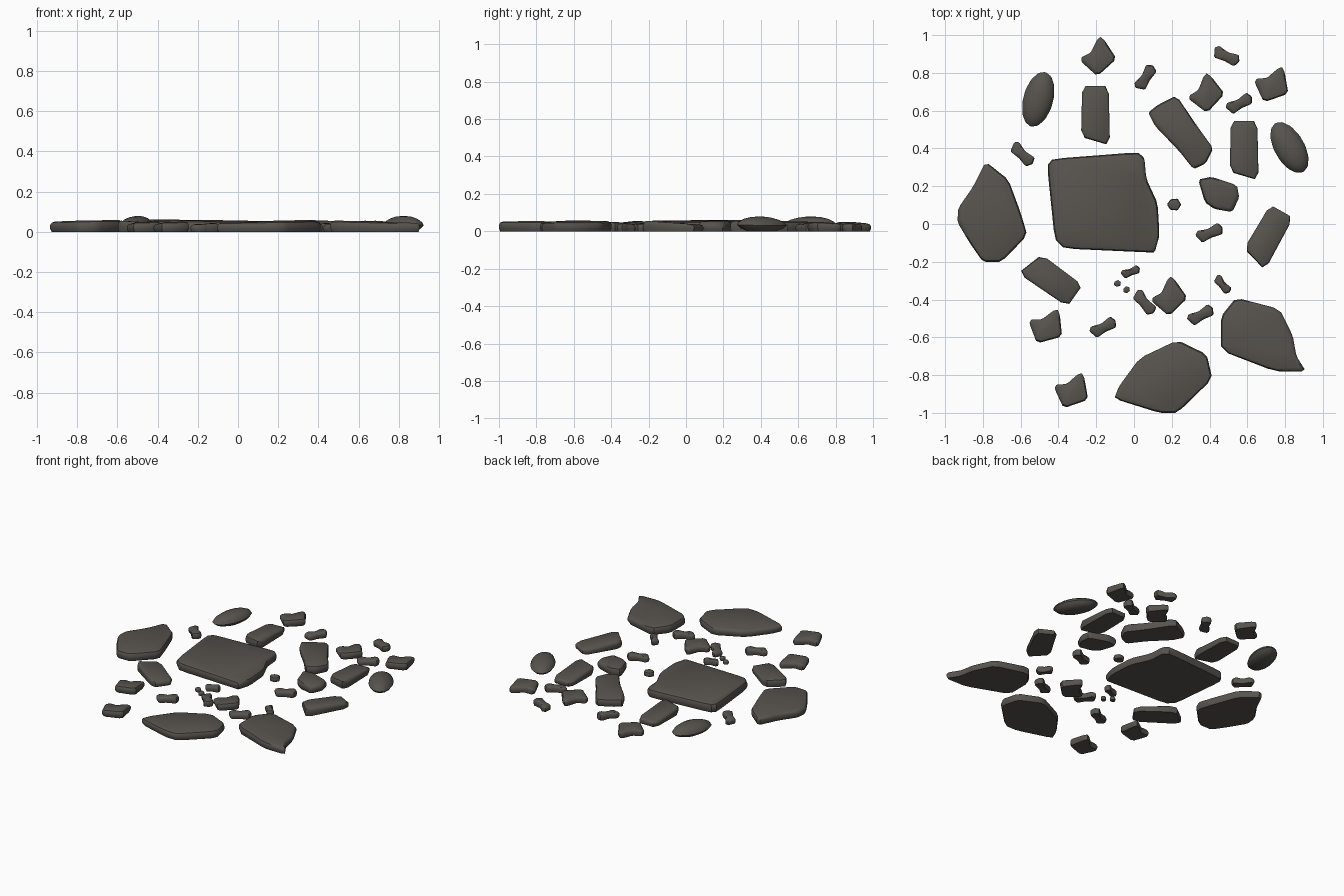
import bpy, bmesh, math
from mathutils import Vector

if "Cube" in bpy.data.objects:
    bpy.data.objects.remove(bpy.data.objects["Cube"])

stone_grey = bpy.data.materials.new("stone_grey")
stone_grey.diffuse_color = (0.095, 0.088, 0.076, 1)
stone_grey.use_nodes = True
stone_grey.node_tree.nodes["Principled BSDF"].inputs["Base Color"].default_value = stone_grey.diffuse_color


def soften(pts, r=0.13):
    """Cut each outline corner to make it slightly rounded."""
    out = []
    for i, p in enumerate(pts):
        a, b = pts[i - 1], pts[(i + 1) % len(pts)]
        out += [p.lerp(a, r), p.lerp(b, r)]
    return out


def stone(name, outline, at=(0, 0), rot=0, scale=1.0, h=0.05, edge=0.014, tilt=(0, 0), layers=None):
    """Loft an outline through inset rings; the top is a gently tilted flat."""
    pts = [Vector(p) * scale for p in outline]
    c = sum(pts, Vector((0, 0))) / len(pts)
    pts = soften([p - c for p in pts])
    if layers is None:
        layers = [(0, 0.35 * edge), (0.3, 0), (0.66, 0), (0.88, 0.35 * edge), (1, 1.2 * edge)]
    else:  # layers given as ring size fractions
        layers = [(z, None, f) for z, f in layers]
    bm = bmesh.new()
    rings = []
    for lay in layers:
        ring = []
        for p in pts:
            q = p * lay[2] if len(lay) == 3 else p * (1 - min(lay[1] / p.length, 0.6))
            z = lay[0] * (h + tilt[0] * q.x + tilt[1] * q.y)
            ring.append(bm.verts.new((q.x, q.y, z)))
        rings.append(ring)
    n = len(pts)
    for lo, hi in zip(rings, rings[1:]):
        for i in range(n):
            j = (i + 1) % n
            bm.faces.new((lo[i], lo[j], hi[j], hi[i]))
    bm.faces.new(rings[0][::-1])
    bm.faces.new(rings[-1])
    bmesh.ops.recalc_face_normals(bm, faces=bm.faces)
    me = bpy.data.meshes.new(name)
    bm.to_mesh(me)
    bm.free()
    me.materials.append(stone_grey)
    me.shade_smooth()
    me.set_sharp_from_angle(angle=math.radians(38))
    ob = bpy.data.objects.new(name, me)
    ob.location = (at[0] + (c.x if at == (0, 0) else 0), at[1] + (c.y if at == (0, 0) else 0), 0)
    ob.rotation_euler.z = math.radians(rot)
    bpy.context.collection.objects.link(ob)


# Large paving stones, outlined in place
stone("centre_stone", [(-.46, .31), (-.43, .345), (.02, .38), (.055, .35), (.065, .24), (.125, .11),
      (.135, -.06), (.11, -.15), (.07, -.15), (-.37, -.13), (-.42, -.08)], h=.056, edge=.02, tilt=(-.012, .008))
stone("left_stone", [(-.785, .33), (-.665, .235), (-.60, .06), (-.565, -.06), (-.70, -.2), (-.80, -.2),
      (-.87, -.10), (-.935, .01), (-.93, .085), (-.85, .2)], h=.054, edge=.02, tilt=(.02, -.01))
stone("front_stone", [(.23, -.615), (.385, -.69), (.415, -.82), (.23, -1), (.135, -1), (-.105, -.925),
      (-.08, -.86), (.03, -.71)], h=.05, edge=.02, tilt=(.02, -.01))
stone("front_right_stone", [(.54, -.39), (.77, -.45), (.84, -.59), (.86, -.70), (.91, -.78), (.745, -.78),
      (.46, -.67), (.46, -.49)], h=.05, edge=.02, tilt=(-.03, 0))
stone("back_stone", [(.075, .59), (.125, .63), (.225, .68), (.34, .51), (.42, .4), (.38, .32), (.315, .29),
      (.24, .385), (.11, .52)], h=.055, edge=.018, tilt=(0, -.02))
stone("right_stone", [(.34, .235), (.41, .25), (.545, .205), (.557, .14), (.52, .063), (.425, .08),
      (.375, .115)], h=.055, edge=.022, tilt=(-.04, 0))

# Long slabs: one outline, four placements
slab = [(-.071, .145), (.069, .145), (.076, -.17), (-.077, -.125)]
for i, (x, y, rot) in enumerate([(-.204, .585, 0), (.583, .4, 0), (-.432, -.296, -125.5), (.71, -.06, -29.6)]):
    stone(f"slab_{i + 1}", slab, (x, y), rot, h=.045, tilt=(.03, -.06))

# Chunky notched stones
chunk = [(-.09, .016), (-.08, .037), (-.026, .04), (.032, .09), (.055, .098), (.069, .068),
         (.088, -.043), (-.042, -.088)]
for i, (x, y, rot, s) in enumerate([(-.2, .905, 23, 1), (.73, .76, 0, 1), (-.463, -.52, -4, 1), (-.33, -.86, 0, 1),
                                    (.175, -.365, 25, 1), (.37, .71, 28, 1)]):
    stone(f"chunk_{i + 1}", chunk, (x, y), rot, s, h=.044, edge=.02, tilt=(.05, -.07))

# Small oblong stones
bit = [(-.074, .016), (-.055, .034), (0, .022), (.06, .034), (.076, .002), (.06, -.032), (0, -.027), (-.055, -.034)]
for i, (x, y, rot, s) in enumerate([(.49, .89, -25, 1), (.06, .777, 57, 1), (.558, .64, 28, 1), (-.59, .37, -45, 1),
                                    (.4, -.045, 22, 1), (.47, -.32, -50, .75), (.353, -.48, 28, 1),
                                    (-.163, -.545, 28, 1), (.057, -.415, -50, 1), (-.018, -.252, 20, .7)]):
    stone(f"small_stone_{i + 1}", bit, (x, y), rot, s, h=.04, edge=.014, tilt=(.06, .03))

# Tiny pebbles
dot = [(math.cos(a * math.pi / 3), (.85 + .1 * (a % 2)) * math.sin(a * math.pi / 3)) for a in range(6)]
for i, (x, y, s) in enumerate([(.212, .103, .038), (-.088, -.315, .02), (-.04, -.348, .02)]):
    stone(f"pebble_{i + 1}", dot, (x, y), 20 * i, s, h=.02 + .3 * s, edge=.3 * s)

# Domed oval stones
oval = [(.15 * math.cos(a * math.pi / 7), .08 * math.sin(a * math.pi / 7)) for a in range(14)]
dome = [(0, .55), (.2, .86), (.42, 1), (.62, .92), (.82, .7), (.95, .42), (1, .15)]
for i, (x, y, rot) in enumerate([(-.507, .66, 75), (.823, .405, -60)]):
    stone(f"oval_stone_{i + 1}", oval, (x, y), rot, h=.078, layers=dome, tilt=(.03, -.06))
